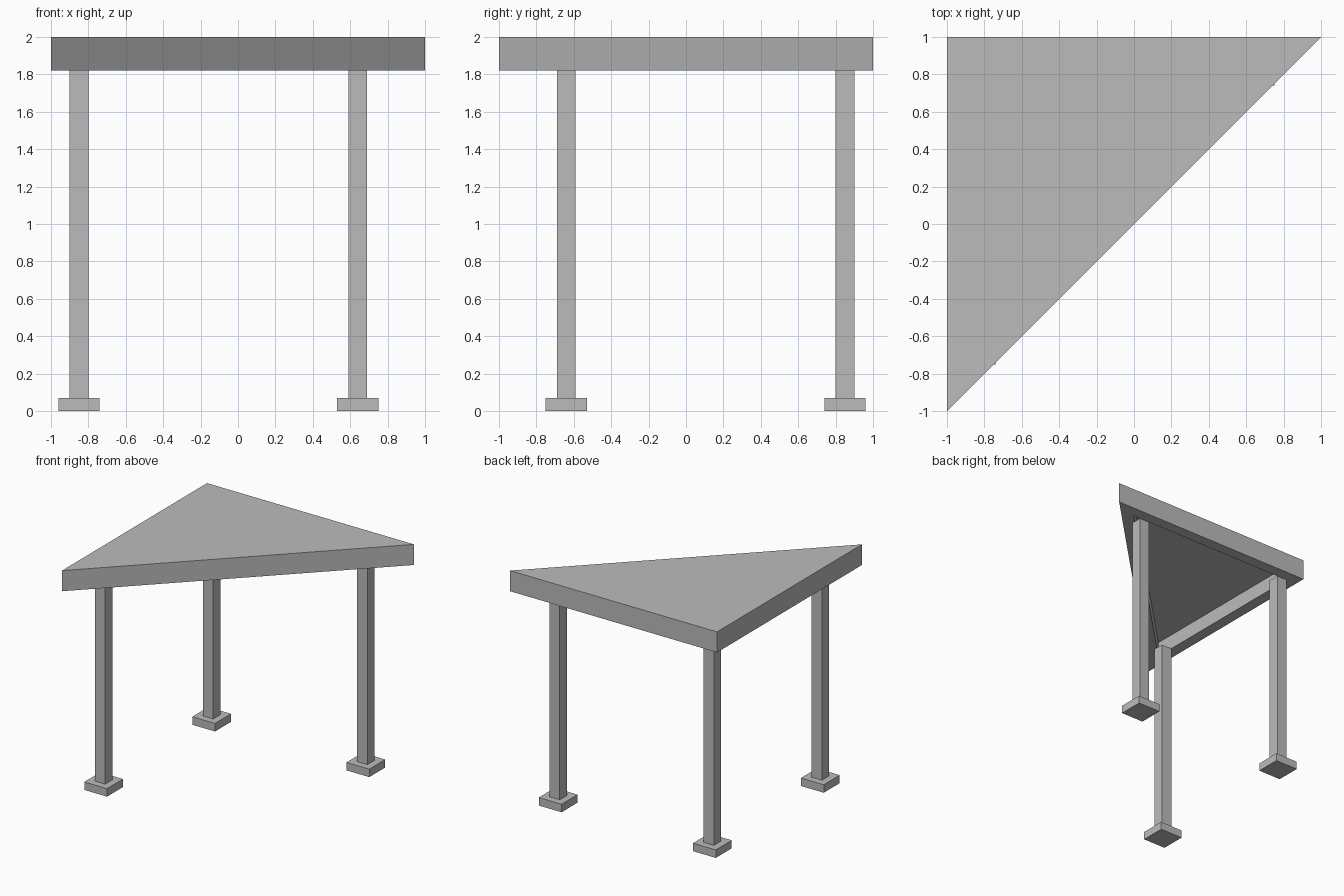
import bpy, bmesh
from mathutils import Vector

cube = bpy.data.objects.get("Cube")
if cube:
    bpy.data.objects.remove(cube, do_unlink=True)

TOP, RIM_BOTTOM, CEILING = 2.0, 1.82, 1.95
RIM = 0.1

grey = bpy.data.materials.new("plain grey")
grey.use_nodes = True
colour = (0.5, 0.5, 0.5, 1)
grey.diffuse_color = colour
grey.node_tree.nodes["Principled BSDF"].inputs["Base Color"].default_value = colour


def make_object(name, bm):
    bmesh.ops.recalc_face_normals(bm, faces=bm.faces)
    mesh = bpy.data.meshes.new(name)
    bm.to_mesh(mesh)
    bm.free()
    mesh.materials.append(grey)
    obj = bpy.data.objects.new(name, mesh)
    bpy.context.collection.objects.link(obj)
    return obj


def box(name, x, y, z0, z1, width):
    bm = bmesh.new()
    bmesh.ops.create_cube(bm, size=1)
    bmesh.ops.scale(bm, vec=(width, width, z1 - z0), verts=bm.verts)
    bmesh.ops.translate(bm, vec=(x, y, (z0 + z1) / 2), verts=bm.verts)
    return make_object(name, bm)


# Triangular top: a solid slab with its underside inset and recessed
bm = bmesh.new()
corners = [bm.verts.new((x, y, RIM_BOTTOM)) for x, y in ((-1, -1), (-1, 1), (1, 1))]
base = bm.faces.new(corners)
upper = bmesh.ops.extrude_face_region(bm, geom=[base], use_keep_orig=True)["geom"]
bmesh.ops.translate(bm, vec=(0, 0, TOP - RIM_BOTTOM),
                    verts=[v for v in upper if isinstance(v, bmesh.types.BMVert)])
bmesh.ops.recalc_face_normals(bm, faces=bm.faces)
bmesh.ops.inset_region(bm, faces=[base], thickness=RIM, use_even_offset=True)
pocket = bmesh.ops.extrude_discrete_faces(bm, faces=[base])["faces"][0]
bmesh.ops.translate(bm, vec=Vector((0, 0, CEILING - RIM_BOTTOM)), verts=pocket.verts)
make_object("triangular_top", bm)

# A square post on a square foot near each corner
for corner, x, y in (("back_right", -0.85, 0.85),
                     ("back_left", 0.64, 0.85),
                     ("front_right", -0.85, -0.64)):
    box(corner + "_leg", x, y, 0.07, RIM_BOTTOM, 0.1)
    box(corner + "_foot", x, y, 0, 0.07, 0.22)
